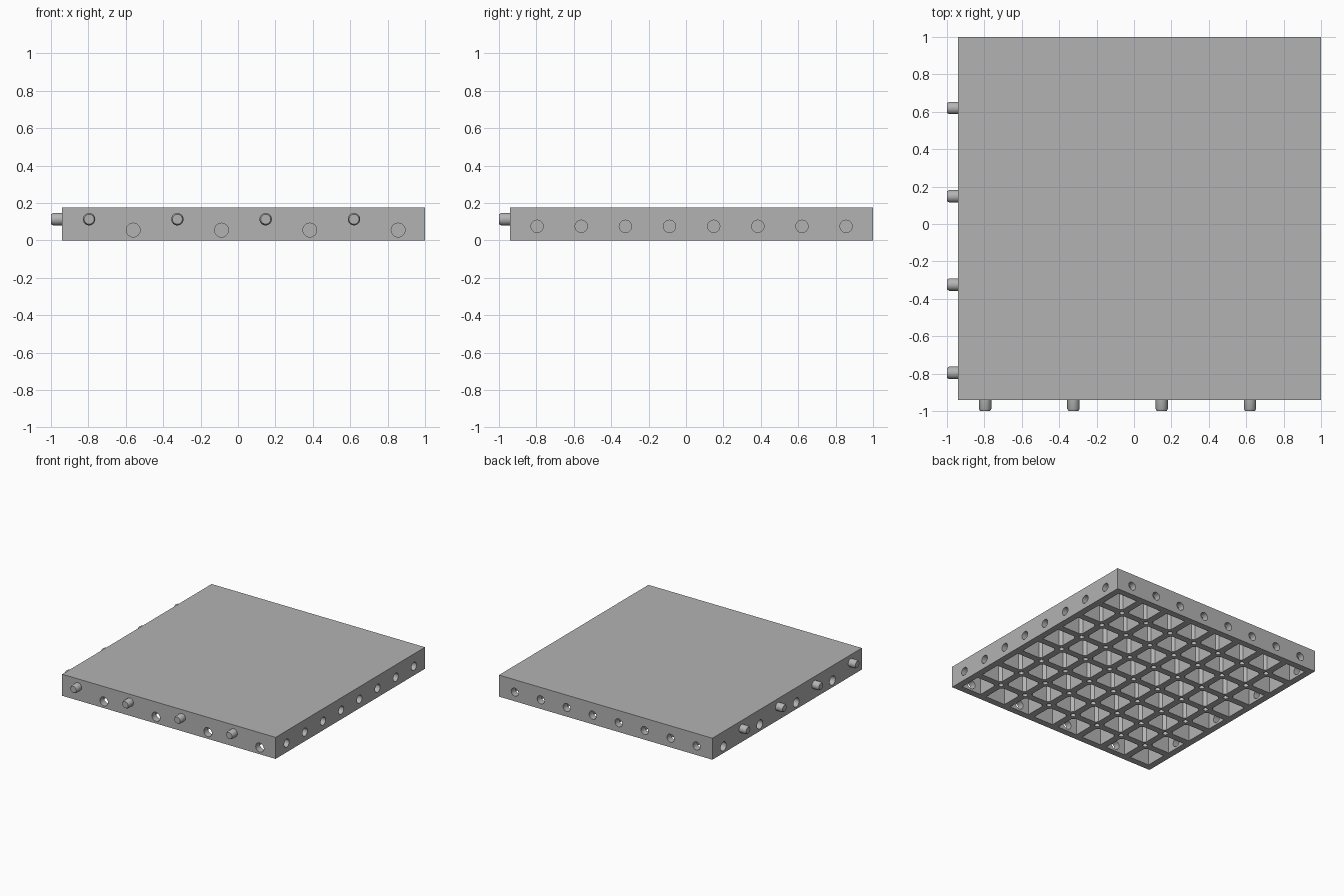
import bpy, bmesh, math
from mathutils import Matrix, Vector

cube = bpy.data.objects.get("Cube")
if cube:
    bpy.data.objects.remove(cube, do_unlink=True)

LOW, HIGH, HEIGHT = -0.94, 1.0, 0.177
MID = (LOW + HIGH) / 2
CELLS, PITCH = 8, 0.236
RIB, ROOF, CHAMFER = 0.056, 0.03, 0.02
STATIONS = [MID + (i - (CELLS - 1) / 2) * PITCH for i in range(CELLS)]

grey = bpy.data.materials.new("plain grey")
grey.use_nodes = True
colour = (0.45, 0.45, 0.45, 1)
grey.diffuse_color = colour
grey.node_tree.nodes["Principled BSDF"].inputs["Base Color"].default_value = colour


def make_object(name, bm):
    bmesh.ops.recalc_face_normals(bm, faces=bm.faces)
    mesh = bpy.data.meshes.new(name)
    bm.to_mesh(mesh)
    bm.free()
    obj = bpy.data.objects.new(name, mesh)
    bpy.context.collection.objects.link(obj)
    return obj


def add_prism(bm, outline, z0, z1):
    bottom = [bm.verts.new((x, y, z0)) for x, y in outline]
    top = [bm.verts.new((x, y, z1)) for x, y in outline]
    bm.faces.new(bottom[::-1])
    bm.faces.new(top)
    n = len(outline)
    for i in range(n):
        j = (i + 1) % n
        bm.faces.new((bottom[i], bottom[j], top[j], top[i]))


def add_cylinder(bm, start, end, r1, r2=None):
    start, end = Vector(start), Vector(end)
    axis = end - start
    turn = axis.to_track_quat('Z', 'Y').to_matrix().to_4x4()
    bmesh.ops.create_cone(bm, cap_ends=True, segments=24, radius1=r1,
                          radius2=r1 if r2 is None else r2, depth=axis.length,
                          matrix=Matrix.Translation((start + end) / 2) @ turn)


def cut(target, cutter):
    cutter.hide_render = True
    mod = target.modifiers.new("cut", 'BOOLEAN')
    mod.operation, mod.solver, mod.object = 'DIFFERENCE', 'EXACT', cutter
    bpy.context.view_layer.objects.active = target
    bpy.ops.object.modifier_apply(modifier=mod.name)
    bpy.data.objects.remove(cutter, do_unlink=True)


def finish(obj):
    obj.data.materials.clear()
    obj.data.materials.append(grey)
    bpy.ops.object.select_all(action='DESELECT')
    obj.select_set(True)
    bpy.context.view_layer.objects.active = obj
    bpy.ops.object.shade_smooth_by_angle(angle=math.radians(30))


# Solid tile
bm = bmesh.new()
add_prism(bm, [(LOW, LOW), (HIGH, LOW), (HIGH, HIGH), (LOW, HIGH)], 0, HEIGHT)
tile = make_object("floor_tile", bm)

# Underside pockets, with corners thickened around the inner rib crossings
bm = bmesh.new()
half = (PITCH - RIB) / 2
for i, cx in enumerate(STATIONS):
    for j, cy in enumerate(STATIONS):
        outline = []
        for sx, sy in ((-1, -1), (1, -1), (1, 1), (-1, 1)):
            x, y = cx + sx * half, cy + sy * half
            inner = 0 <= i + sx < CELLS and 0 <= j + sy < CELLS
            if not inner:
                outline.append((x, y))
                continue
            pair = [(x - sx * CHAMFER, y), (x, y - sy * CHAMFER)]
            outline += pair if sx * sy < 0 else pair[::-1]
        add_prism(bm, outline, -0.05, HEIGHT - ROOF)
# Small blind holes in the rib crossings
for x in STATIONS[:-1]:
    for y in STATIONS[:-1]:
        px, py = x + PITCH / 2, y + PITCH / 2
        add_cylinder(bm, (px, py, -0.05), (px, py, 0.1), 0.02)
cut(tile, make_object("pocket_cutter", bm))

# Sockets through the four side walls
bm = bmesh.new()
IN, OUT = 0.08, 0.03
for i, s in enumerate(STATIONS):
    add_cylinder(bm, (HIGH + OUT, s, 0.075), (HIGH - IN, s, 0.075), 0.033)
    add_cylinder(bm, (s, HIGH + OUT, 0.075), (s, HIGH - IN, 0.075), 0.033)
    if i % 2:
        add_cylinder(bm, (LOW - OUT, s, 0.055), (LOW + IN, s, 0.055), 0.037)
        add_cylinder(bm, (s, LOW - OUT, 0.055), (s, LOW + IN, 0.055), 0.037)
cut(tile, make_object("socket_cutter", bm))
finish(tile)

# Connecting pegs with tapered tips on the front and right sides
PEG_Z, PEG_R, TIP = 0.113, 0.033, 0.012
for side in ("front", "right"):
    for n, s in enumerate(STATIONS[::2], 1):
        def at(d):
            return (s, d, PEG_Z) if side == "front" else (d, s, PEG_Z)
        bm = bmesh.new()
        add_cylinder(bm, at(LOW + 0.02), at(-1 + TIP), PEG_R)
        add_cylinder(bm, at(-1 + TIP), at(-1), PEG_R, PEG_R * 0.8)
        # Weld the shaft to the tip and drop the caps between them
        bmesh.ops.remove_doubles(bm, verts=bm.verts, dist=0.0005)
        axis = 1 if side == "front" else 0
        caps = [f for f in bm.faces if len(f.verts) > 4
                and abs(f.calc_center_median()[axis] - (-1 + TIP)) < 0.001]
        bmesh.ops.delete(bm, geom=caps, context='FACES_ONLY')
        finish(make_object(f"{side}_peg_{n}", bm))
